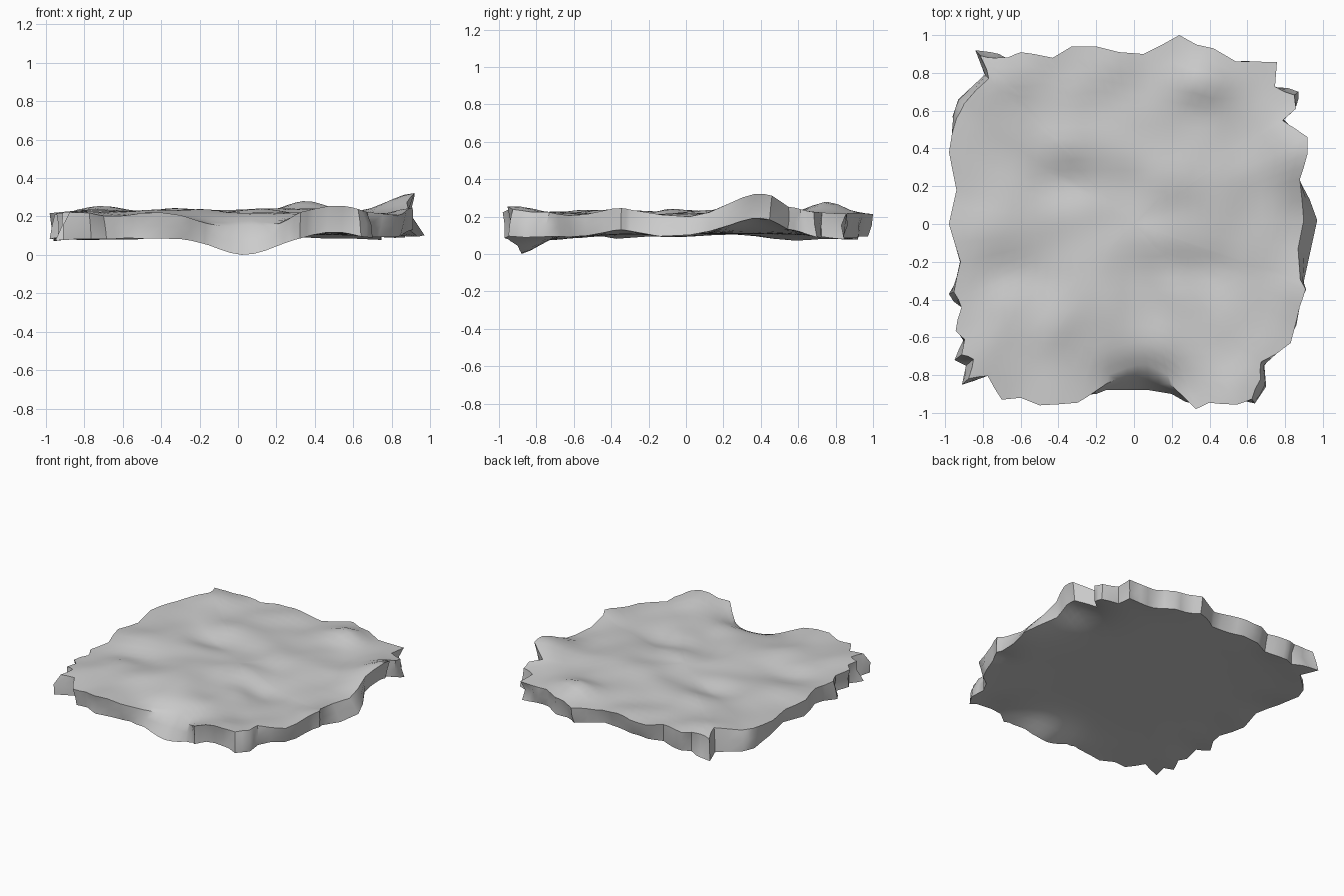
import bpy, bmesh, math
from mathutils import Vector, noise

cube = bpy.data.objects.get("Cube")
if cube:
    bpy.data.objects.remove(cube, do_unlink=True)

# Ragged plan outline of the slab, clockwise from the back right corner
OUTLINE = [
    (-.84, .92), (-.76, .91), (-.67, .89), (-.6, .91), (-.53, .9), (-.43, .88),
    (-.33, .94), (-.2, .94), (-.08, .91), (.05, .9), (.15, .95), (.24, 1),
    (.33, .95), (.42, .93), (.54, .86), (.66, .86), (.76, .86), (.76, .74),
    (.87, .7), (.87, .62), (.79, .55), (.92, .46), (.92, .37), (.89, .24),
    (.97, .02), (.9, -.3), (.92, -.35), (.88, -.44), (.83, -.63), (.69, -.75),
    (.7, -.86), (.64, -.95), (.55, -.96), (.4, -.95), (.33, -.99), (.27, -.94),
    (.2, -.9), (.08, -.88), (-.04, -.88), (-.15, -.88), (-.2, -.9), (-.3, -.95),
    (-.5, -.96), (-.6, -.92), (-.7, -.93), (-.78, -.81), (-.91, -.85), (-.89, -.75),
    (-.95, -.72), (-.91, -.62), (-.95, -.57), (-.93, -.45), (-.98, -.37), (-.92, -.2),
    (-.98, 0), (-.94, .18), (-.98, .38), (-.96, .57), (-.93, .66), (-.79, .79)]


def bump(x, y, cx, cy, sx, sy, height):
    """Soft hill or hollow centred on (cx, cy)."""
    return height * math.exp(-((x - cx) / sx) ** 2 - ((y - cy) / sy) ** 2)


def rim_warp(x, y):
    """Large rises and dips of the rim, shared by top and underside."""
    return (bump(x, y, .95, .38, .25, .22, .105)
            + bump(x, y, .5, -.98, .2, .2, .04)
            + bump(x, y, .92, -.35, .12, .13, .03)
            + bump(x, y, .03, -.9, .22, .16, -.1))


def corner(x, y):
    """Grows from nothing in the middle to one at the four corners."""
    return min(1, abs(x * y) / .6) ** 2


def top_height(x, y):
    ripple = noise.noise(Vector((x * 4.5, y * 4.5, .4))) * .018
    hills = (bump(x, y, -.3, .43, .3, .13, .03)
             + bump(x, y, -.25, .22, .22, .1, -.025)
             + bump(x, y, .25, .25, .25, .25, .025)
             + bump(x, y, -.68, .75, .16, .16, .045)
             + bump(x, y, -.15, .85, .15, .15, .02)
             + bump(x, y, .36, .76, .14, .12, .065)
             + bump(x, y, .1, -.1, .2, .12, .03)
             + bump(x, y, .4, -.25, .2, .1, -.025)
             + bump(x, y, -.7, -.05, .2, .15, .02)
             + bump(x, y, -.62, -.28, .2, .12, -.02)
             + bump(x, y, -.35, -.45, .3, .2, .02)
             + bump(x, y, .95, .02, .2, .15, -.015))
    return .205 + ripple + hills + rim_warp(x, y)


def bottom_height(x, y):
    edge = max(abs(x), abs(y)) ** 6
    ripple = noise.noise(Vector((x * 4, y * 4, 3.7))) * .025
    return .1 + edge * (ripple - .012) - .025 * corner(x, y) + rim_warp(x, y)


def top_inset(x, y):
    """How far the upper rim sits inside the lower one."""
    return (bump(x, y, .05, -.88, .2, .2, .1)
            + bump(x, y, .95, -.05, .2, .22, .08)
            + bump(x, y, -.95, .68, .15, .15, .04)
            + bump(x, y, -.8, .88, .1, .1, .05)
            + bump(x, y, -.95, -.38, .15, .1, .03)
            + bump(x, y, -.92, -.78, .1, .14, .06)
            + bump(x, y, .68, -.86, .1, .14, .05)
            + bump(x, y, .84, .72, .12, .12, .03))


def bridge(bm, a, b):
    """Quads between two closed rings of vertices."""
    n = len(a)
    for i in range(n):
        j = (i + 1) % n
        bm.faces.new((a[i], a[j], b[j], b[i]))


def surface(bm, rim, height):
    """Shrinking rings from the rim to the middle; returns the rim ring."""
    rings = []
    for step in range(16):
        t = 1 - step / 16
        ring = []
        for x, y in rim:
            # Inner rings relax towards a rounded square
            s = max(abs(x), abs(y)) / .92
            k = t / (s + (1 - s) * t ** 2)
            ring.append(bm.verts.new((x * k, y * k, height(x * k, y * k))))
        rings.append(ring)
    for outer, inner in zip(rings, rings[1:]):
        bridge(bm, outer, inner)
    centre = bm.verts.new((0, 0, height(0, 0)))
    last = rings[-1]
    for i, v in enumerate(last):
        bm.faces.new((v, last[(i + 1) % len(last)], centre))
    return rings[0]


# Split every outline edge once, so the wall bends softly
fine = []
for (x0, y0), (x1, y1) in zip(OUTLINE, OUTLINE[1:] + OUTLINE[:1]):
    fine += [(x0, y0), ((x0 + x1) / 2, (y0 + y1) / 2)]

upper_rim, lower_rim = [], []
for x, y in fine:
    inset = top_inset(x, y)
    k = 1 - inset / math.hypot(x, y)
    upper_rim.append((x * k, y * k))
    # Undercut the wall wherever the upper rim is the outer one
    under = 0 if inset > .02 else .02 + .03 * noise.noise(Vector((x * 5, y * 5, 8)))
    lower_rim.append((x * (1 - under), y * (1 - under)))

# Slab: top, underside and the chipped wall between them
bm = bmesh.new()
upper = surface(bm, upper_rim, top_height)
lower = surface(bm, lower_rim, bottom_height)
middle = []
for u, l in zip(upper, lower):
    p = (u.co + l.co) / 2
    chip = noise.noise(p * 9) * (.01 + .03 * corner(p.x, p.y))
    lift = noise.noise(p * 7) * .02 * corner(p.x, p.y)
    middle.append(bm.verts.new((p.x * (1 + chip), p.y * (1 + chip), p.z + lift)))
bridge(bm, upper, middle)
bridge(bm, middle, lower)
bmesh.ops.recalc_face_normals(bm, faces=bm.faces)

# Stand the slab on the ground
floor = min(v.co.z for v in bm.verts)
bmesh.ops.translate(bm, verts=bm.verts, vec=(0, 0, -floor))

mesh = bpy.data.meshes.new("rock_slab")
bm.to_mesh(mesh)
bm.free()
slab = bpy.data.objects.new("rock_slab", mesh)
bpy.context.collection.objects.link(slab)

# Plain stone colour
stone = bpy.data.materials.new("light_grey_stone")
stone.use_nodes = True
grey = (.6, .6, .6, 1)
stone.diffuse_color = grey
shader = next(n for n in stone.node_tree.nodes if n.type == "BSDF_PRINCIPLED")
shader.inputs["Base Color"].default_value = grey
mesh.materials.append(stone)

bpy.context.view_layer.objects.active = slab
slab.select_set(True)
bpy.ops.object.shade_smooth_by_angle(angle=math.radians(40))
